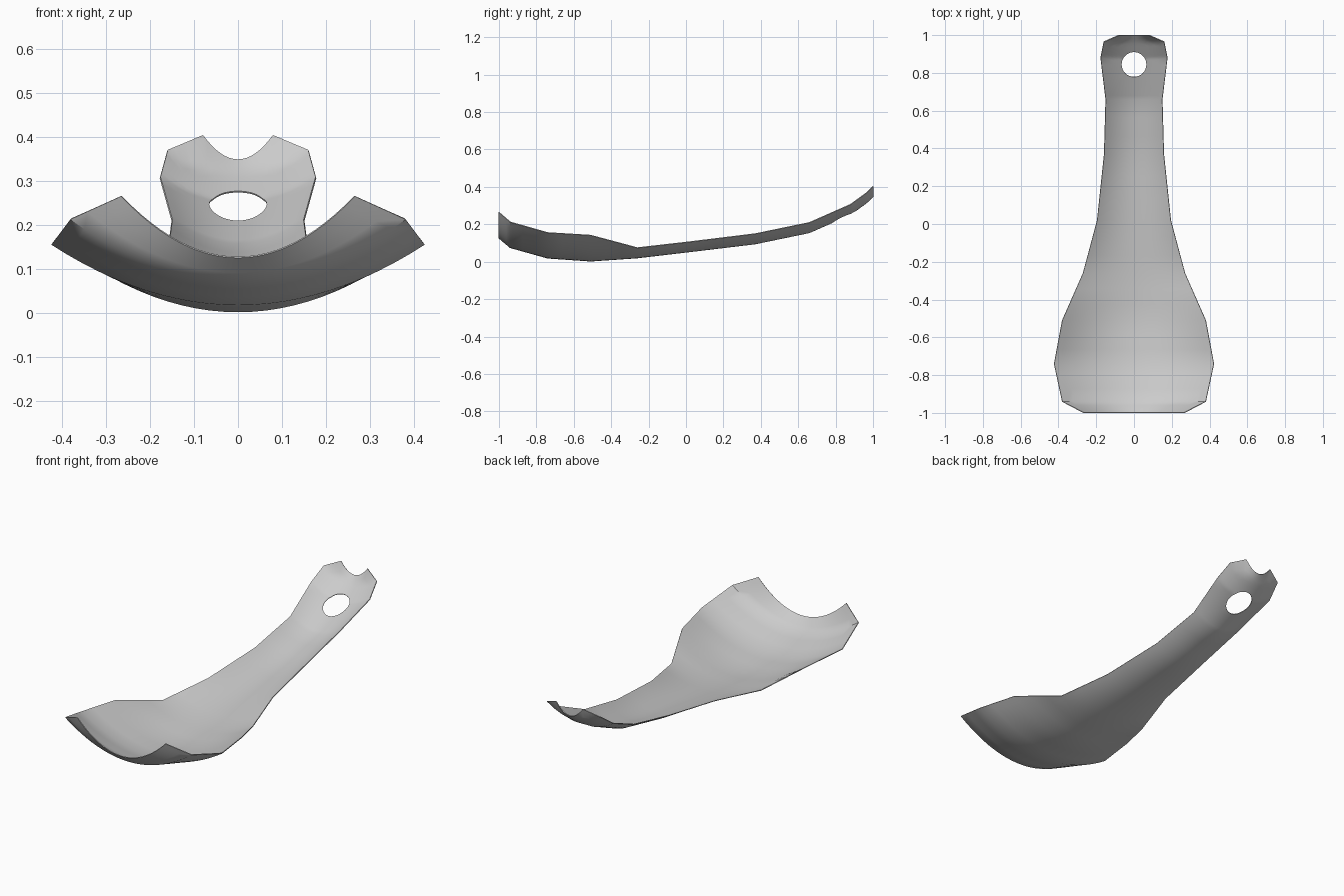
import bpy, bmesh, math

if "Cube" in bpy.data.objects:
    bpy.data.objects.remove(bpy.data.objects["Cube"])

# Stations along the length: y, half width, centre height, edge rise
ROWS = [(-1.0, .265, .126, .139), (-.94, .38, .075, .138), (-.74, .423, .019, .137),
        (-.51, .38, .003, .139), (-.26, .27, .02, .055), (.02, .195, .053, .054),
        (.37, .158, .095, .055), (.66, .15, .155, .055), (.88, .177, .252, .055),
        (.965, .16, .314, .055), (1.0, .08, .347, .056)]
NX = 24                      # columns across the sheet
HOLE = (0.0, .845, .066)     # hanging hole: x, y, radius


def station(y):
    for a, b in zip(ROWS, ROWS[1:]):
        if y <= b[0] + 1e-6:
            t = (y - a[0]) / (b[0] - a[0])
            return [p + (q - p) * t for p, q in zip(a, b)]
    return ROWS[-1]


def height(x, y):
    _, w, c, e = station(y)
    return c + e * (x / w) ** 2


bm = bmesh.new()


def vert(x, y):
    return bm.verts.new((x, y, height(x, y)))


def bridge(loops, closed):
    for a, b in zip(loops, loops[1:]):
        n = len(a)
        for i in range(n if closed else n - 1):
            j = (i + 1) % n
            bm.faces.new((a[i], a[j], b[j], b[i]))


# Scoop and handle: parabolic cross-sections lofted along y
ys = []
for a, b in zip(ROWS[:7], ROWS[1:8]):
    ys += [a[0] + (b[0] - a[0]) * k / 3 for k in range(3)]
ys.append(ROWS[7][0])
bridge([[vert(station(y)[1] * (2 * i / NX - 1), y) for i in range(NX + 1)] for y in ys], False)

# Handle end: rings blending from the outline into the round hole
right = []
for a, b in zip(ROWS[7:], ROWS[8:]):
    right += [(a[1] + (b[1] - a[1]) * k / 6, a[0] + (b[0] - a[0]) * k / 6) for k in range(6)]
bottom = [(.15 * (2 * i / NX - 1), .66) for i in range(NX)]
top = [(.08 * (1 - 2 * i / 16), 1.0) for i in range(17)]
left = [(-x, y) for x, y in reversed(right)][:-1]
outline = bottom + right + top + left
rings = []
for k in range(7):
    t, ring = k / 6, []
    for x, y in outline:
        dx, dy = x - HOLE[0], y - HOLE[1]
        s = HOLE[2] / math.hypot(dx, dy)
        f = (1 - t) + s * t
        ring.append(vert(HOLE[0] + dx * f, HOLE[1] + dy * f))
    rings.append(ring)
bridge(rings, True)

bmesh.ops.remove_doubles(bm, verts=bm.verts, dist=1e-4)
bmesh.ops.recalc_face_normals(bm, faces=bm.faces)
bm.normal_update()
if sum(f.normal.z for f in bm.faces) < 0:
    bmesh.ops.reverse_faces(bm, faces=bm.faces)
me = bpy.data.meshes.new("shoehorn")
bm.to_mesh(me)
bm.free()
horn = bpy.data.objects.new("shoehorn", me)
bpy.context.collection.objects.link(horn)

mat = bpy.data.materials.new("light grey metal")
mat.diffuse_color = (.6, .6, .6, 1)
mat.use_nodes = True
mat.node_tree.nodes["Principled BSDF"].inputs["Base Color"].default_value = mat.diffuse_color
me.materials.append(mat)

# Very thin sheet thickness
mod = horn.modifiers.new("sheet", 'SOLIDIFY')
mod.thickness = .004
mod.offset = 0

bpy.context.view_layer.objects.active = horn
horn.select_set(True)
bpy.ops.object.modifier_apply(modifier="sheet")
bpy.ops.object.shade_smooth_by_angle(angle=math.radians(40))
